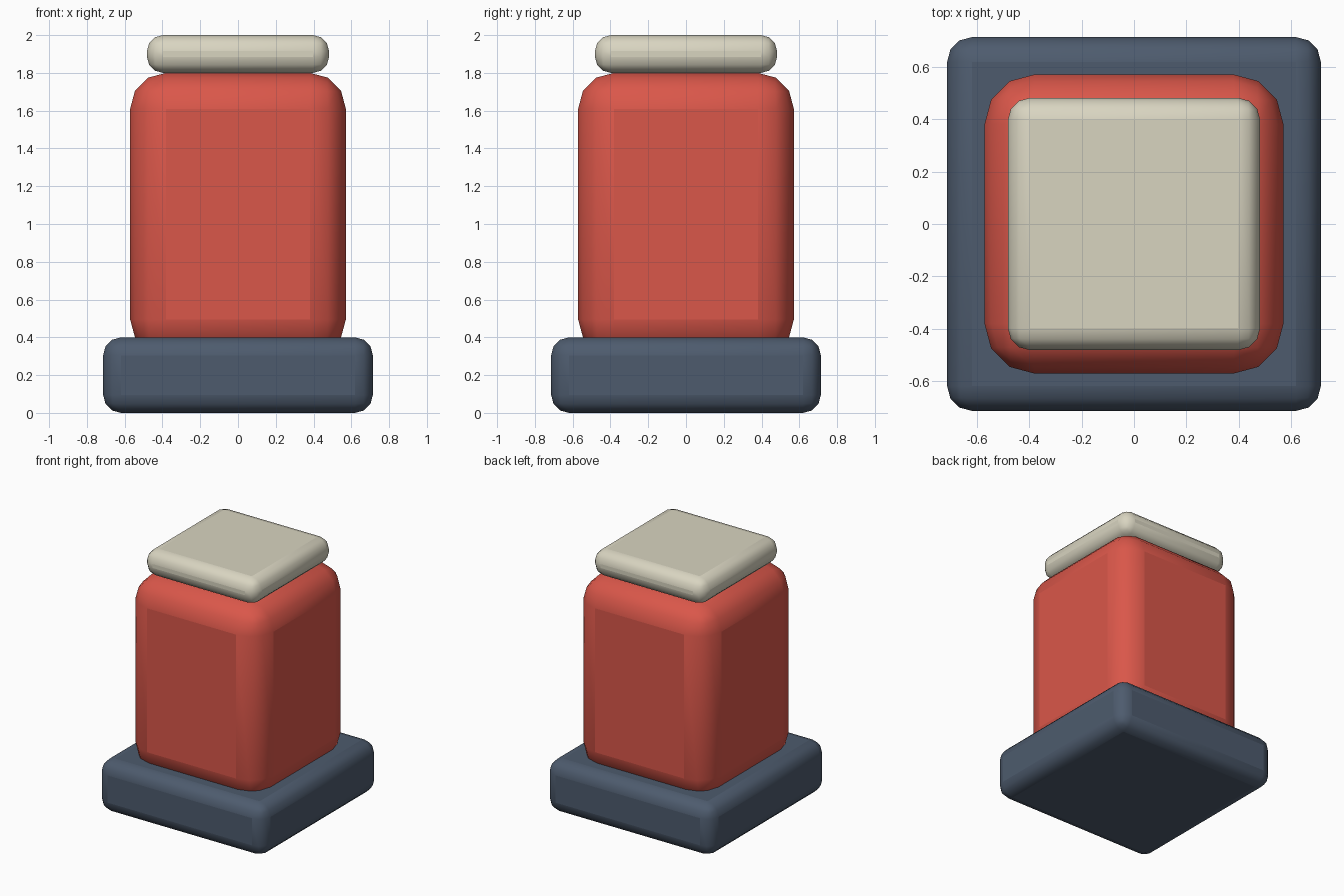
import bpy

if "Cube" in bpy.data.objects:
    bpy.data.objects.remove(bpy.data.objects["Cube"])


def material(name, color):
    m = bpy.data.materials.new(name)
    m.diffuse_color = (*color, 1.0)
    m.use_nodes = True
    m.node_tree.nodes["Principled BSDF"].inputs["Base Color"].default_value = m.diffuse_color
    return m


def rounded_block(name, half, z0, z1, radius, mat):
    """Square block with rounded edges, smooth shaded."""
    bpy.ops.mesh.primitive_cube_add(size=1, location=(0, 0, (z0 + z1) / 2))
    ob = bpy.context.object
    ob.name = name
    ob.scale = (half * 2, half * 2, z1 - z0)
    bpy.ops.object.transform_apply(location=False, rotation=False, scale=True)
    bev = ob.modifiers.new("rounding", 'BEVEL')
    bev.width = radius
    bev.segments = 3
    bev.limit_method = 'NONE'
    ob.data.materials.append(mat)
    bpy.ops.object.shade_smooth_by_angle(angle=0.8)
    for p in ob.data.polygons:
        p.use_smooth = True
    return ob


slate = material("slate blue", (0.075, 0.105, 0.155))
red = material("warm red", (0.70, 0.095, 0.068))
cream = material("cream", (0.69, 0.66, 0.53))

# Wide foot, tall body sunk into it, and thin cap on top
rounded_block("base", 0.714, 0.0, 0.4, 0.095, slate)
rounded_block("body", 0.571, 0.305, 1.8, 0.19, red)
rounded_block("cap", 0.482, 1.8, 2.0, 0.085, cream)
